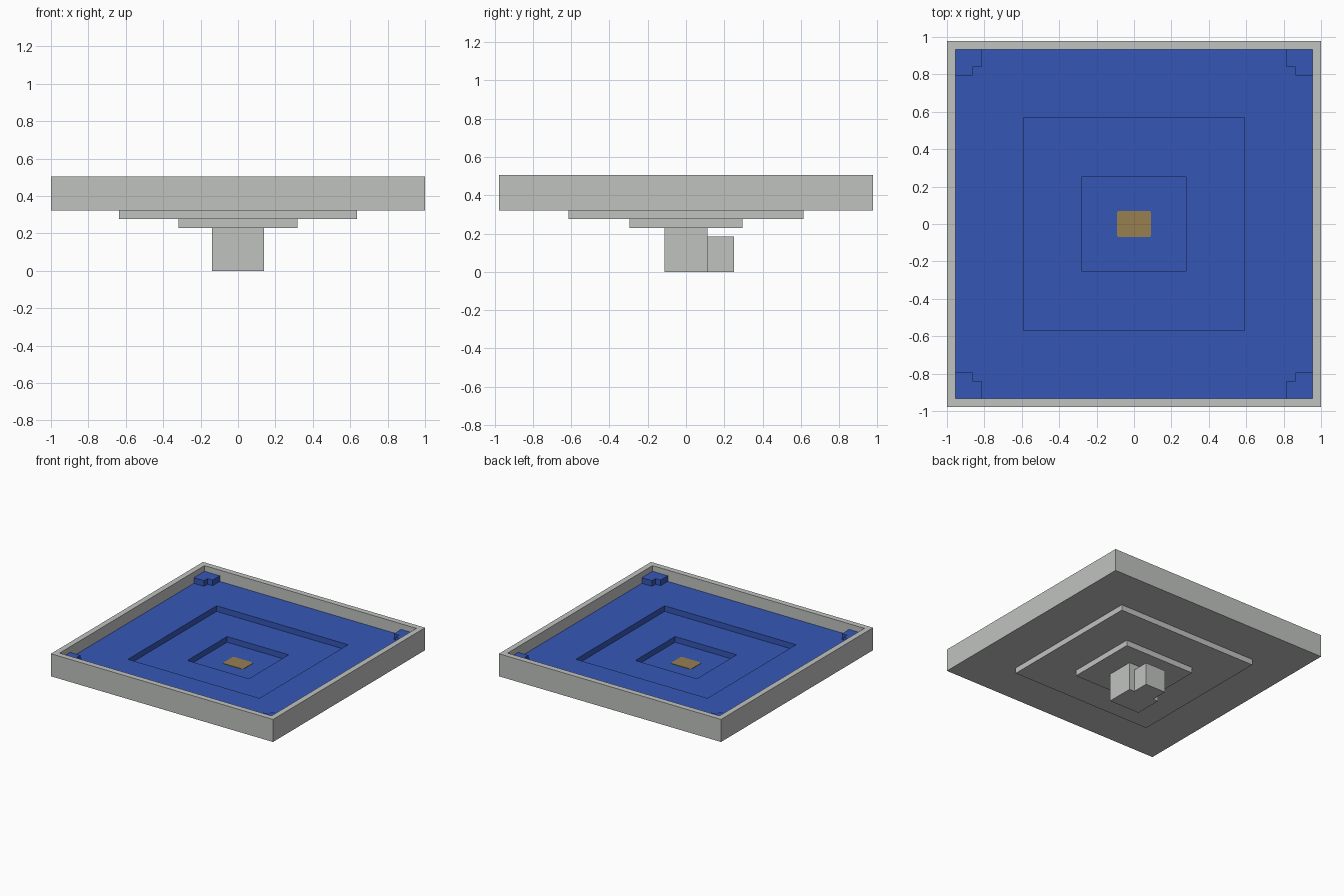
import bpy
import bmesh

cube = bpy.data.objects.get("Cube")
if cube:
    bpy.data.objects.remove(cube, do_unlink=True)

U = 0.0459                      # one layer height / wall thickness
IN_X, IN_Y = 1 - U, 0.978 - U   # inner faces of the rim


def material(name, rgb):
    mat = bpy.data.materials.new(name)
    mat.use_nodes = True
    color = (*rgb, 1)
    mat.diffuse_color = color
    mat.node_tree.nodes["Principled BSDF"].inputs["Base Color"].default_value = color
    return mat


grey = material("light grey", (0.53, 0.545, 0.53))
blue = material("tile blue", (0.036, 0.096, 0.47))
gold = material("drain bronze", (0.31, 0.21, 0.078))


def finish(name, bm, mat):
    mesh = bpy.data.meshes.new(name)
    bm.to_mesh(mesh)
    bm.free()
    mesh.materials.append(mat)
    obj = bpy.data.objects.new(name, mesh)
    bpy.context.collection.objects.link(obj)
    return obj


def stepped_shell(name, rings, mat, flip=False):
    """Join rectangles (half x, half y, layer), capping the first one."""
    bm = bmesh.new()
    loops = [[bm.verts.new((sx * hx, sy * hy, layer * U))
              for sx, sy in ((-1, -1), (1, -1), (1, 1), (-1, 1))]
             for hx, hy, layer in rings]
    bm.faces.new(loops[0][::-1])
    for a, b in zip(loops, loops[1:]):
        for i in range(4):
            j = (i + 1) % 4
            bm.faces.new((a[i], a[j], b[j], b[i]))
    if flip:
        bmesh.ops.reverse_faces(bm, faces=bm.faces[:])
    return finish(name, bm, mat)


def prism(name, outline, z0, z1, mat):
    """Extrude a flat outline upward."""
    bm = bmesh.new()
    base = bm.faces.new([bm.verts.new((x, y, z0)) for x, y in outline])
    top = bmesh.ops.extrude_face_region(bm, geom=[base])["geom"]
    bmesh.ops.translate(bm, vec=(0, 0, z1 - z0),
                        verts=[v for v in top if isinstance(v, bmesh.types.BMVert)])
    bmesh.ops.recalc_face_normals(bm, faces=bm.faces[:])
    return finish(name, bm, mat)


def box(name, x, y0, y1, z0, z1, mat):
    return prism(name, [(-x, y0), (x, y0), (x, y1), (-x, y1)], z0, z1, mat)


# Outer basin: stepped underside, walls and rim
stepped_shell("basin_shell", [
    (0.318, 0.295, 5), (0.318, 0.295, 6), (0.635, 0.615, 6), (0.635, 0.615, 7),
    (1, 0.978, 7), (1, 0.978, 11), (IN_X, IN_Y, 11), (IN_X, IN_Y, 9)], grey)

# Stepped blue liner
stepped_shell("basin_liner", [
    (0.277, 0.255, 7), (0.277, 0.255, 8), (0.592, 0.57, 8),
    (0.592, 0.57, 9), (IN_X, IN_Y, 9)], blue, flip=True)

# Notched blocks in the four corners
for sx, x_name in ((1, "left"), (-1, "right")):
    for sy, y_name in ((1, "back"), (-1, "front")):
        steps = [(0, 0), (3, 0), (3, 2), (2, 2), (2, 3), (0, 3)]
        outline = [(sx * (IN_X - a * U), sy * (IN_Y - b * U)) for a, b in steps]
        prism(f"corner_block_{y_name}_{x_name}", outline, 9 * U, 10 * U, blue)

# Drain plate with clipped corners
px, py, c = 0.092, 0.069, 0.008
prism("drain_plate", [(c - px, -py), (px - c, -py), (px, c - py), (px, py - c),
                      (px - c, py), (c - px, py), (-px, py - c), (-px, c - py)],
      7 * U, 7 * U + 0.003, gold)

# Drain housing and its rear outlet
box("drain_housing", 0.138, -0.113, 0.113, 0, 5 * U, grey)
box("rear_outlet", 0.092, 0.113, 0.25, 0, 4 * U, grey)
